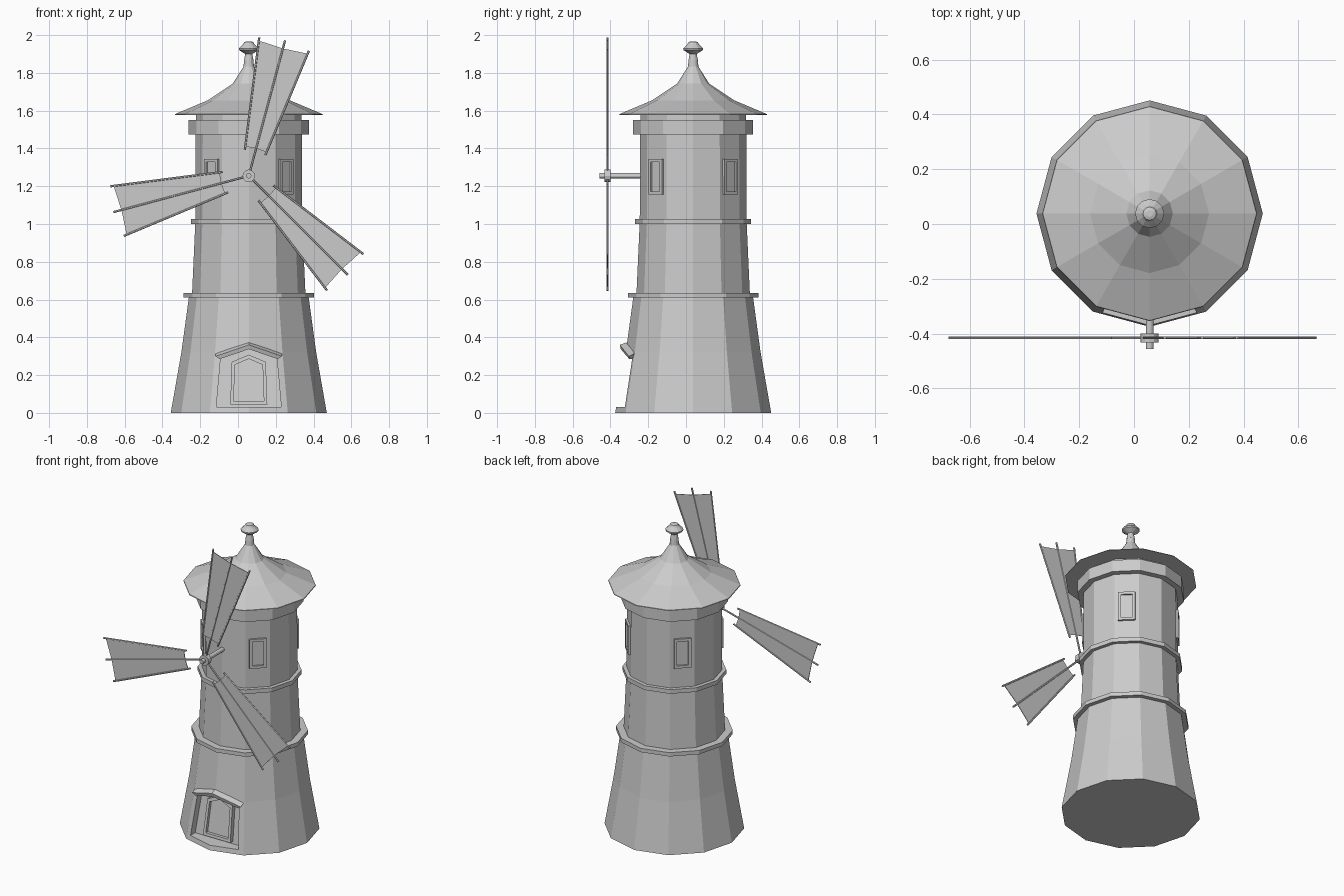
import bpy, bmesh, math
from mathutils import Vector

if "Cube" in bpy.data.objects:
    bpy.data.objects.remove(bpy.data.objects["Cube"])

CX, CY = 0.057, 0.038          # tower axis
HUB = Vector((CX, -0.415, 1.255))


def finish(name, bm):
    bmesh.ops.recalc_face_normals(bm, faces=bm.faces)
    me = bpy.data.meshes.new(name)
    bm.to_mesh(me)
    bm.free()
    ob = bpy.data.objects.new(name, me)
    bpy.context.collection.objects.link(ob)
    return ob


def loft(name, loops, caps=True, cyclic=False):
    """Skin closed loops of equal length, in order."""
    bm = bmesh.new()
    rows = [[bm.verts.new(p) for p in lp] for lp in loops]
    n = len(rows[0])
    pairs = list(zip(rows, rows[1:])) + ([(rows[-1], rows[0])] if cyclic else [])
    for a, b in pairs:
        for i in range(n):
            j = (i + 1) % n
            bm.faces.new((a[i], a[j], b[j], b[i]))
    if caps and not cyclic:
        bm.faces.new(rows[0])
        bm.faces.new(rows[-1])
    return finish(name, bm)


def lathe(name, profile, n=12):
    ang = [2 * math.pi * i / n for i in range(n)]
    return loft(name, [[(CX + r * math.cos(a), CY + r * math.sin(a), z) for a in ang]
                       for r, z in profile])


def rod(name, p, q, r, n=6):
    p, q = Vector(p), Vector(q)
    d = (q - p).normalized()
    s = d.cross(Vector((0, 1, 0)) if abs(d.y) < 0.9 else Vector((1, 0, 0))).normalized()
    t = d.cross(s)
    ring = [r * (s * math.cos(2 * math.pi * i / n) + t * math.sin(2 * math.pi * i / n))
            for i in range(n)]
    return loft(name, [[c + o for o in ring] for c in (p, q)])


def slab(name, pts, d0, d1, place):
    return loft(name, [[place(a, b, d) for a, b in pts] for d in (d0, d1)])


def frame(name, outer, inner, d0, d1, place):
    loops = [(outer, d0), (outer, d1), (inner, d1), (inner, d0)]
    return loft(name, [[place(a, b, d) for a, b in pts] for pts, d in loops], cyclic=True)


def gable(w0, w1, z0, z1, peak):
    return [(-w0, z0), (w0, z0), (w1, z1), (0, peak), (-w1, z1)]


# tower wall
wall = lathe("tower_wall", [(0.413, 0), (0.357, 0.32), (0.316, 0.62), (0.30, 0.635),
                            (0.283, 1.01), (0.281, 1.5), (0.278, 1.59)])


# doorway recess; the back leans with the wall
def door_place(a, b, d):
    return Vector((CX + a, -0.28 + 0.15 * b - d, b))


cutter = slab("doorway_cutter", gable(0.172, 0.148, 0.03, 0.30, 0.342), 0, 0.3, door_place)
cutter.hide_render = True
mod = wall.modifiers.new("doorway", 'BOOLEAN')
mod.object, mod.operation, mod.solver = cutter, 'DIFFERENCE', 'EXACT'
bpy.context.view_layer.objects.active = wall
bpy.ops.object.modifier_apply(modifier=mod.name)
bpy.data.objects.remove(cutter)

# door and its frame
outer = gable(0.098, 0.09, 0.045, 0.27, 0.308)
inner = gable(0.08, 0.073, 0.063, 0.255, 0.286)
frame("door_frame", outer, inner, -0.005, 0.028, door_place)
slab("door", inner, -0.005, 0.008, door_place)

# bent hood over the door
end = [(0.155, -0.30, 0.285), (0.175, -0.303, 0.30), (0.175, -0.27, 0.315), (0.155, -0.25, 0.29)]
mid = [(0, -0.345, 0.337), (0, -0.35, 0.36), (0, -0.317, 0.373), (0, -0.29, 0.345)]
loft("door_hood", [[(CX + s * x, y, z) for x, y, z in sec]
                   for s, sec in ((-1, end), (1, mid), (1, end))])

# bands around the tower
for name, r, z0, z1 in (("lower_band", 0.345, 0.61, 0.635),
                        ("middle_band", 0.307, 1.0, 1.027),
                        ("top_band", 0.318, 1.473, 1.55)):
    lathe(name, [(r, z0), (r, z1)])

# roof and finial
lathe("roof", [(0.392, 1.578), (0.39, 1.582), (0.217, 1.655), (0.085, 1.743),
               (0.028, 1.833), (0.024, 1.87)])
lathe("finial", [(0.025, 1.865), (0.019, 1.90), (0.052, 1.921), (0.053, 1.93),
                 (0.03, 1.952), (0.024, 1.963), (0.012, 1.967)])

# four windows on the diagonal faces
for k in range(4):
    ang = math.radians(45 + 90 * k)
    nrm = Vector((math.cos(ang), math.sin(ang), 0))
    tan = Vector((-math.sin(ang), math.cos(ang), 0))

    def win_place(a, b, d, nrm=nrm, tan=tan):
        return Vector((CX, CY, 1.25 + b)) + tan * a + nrm * (0.272 + d)

    def rect(w, h):
        return [(-w, -h), (w, -h), (w, h), (-w, h)]

    frame(f"window_frame_{k}", rect(0.051, 0.095), rect(0.034, 0.078), -0.012, 0.013, win_place)
    slab(f"window_pane_{k}", rect(0.035, 0.079), -0.012, 0.003, win_place)

# axle and hub
rod("axle", (CX, -0.457, HUB.z), (CX, -0.22, HUB.z), 0.014, 12)
rod("hub", (CX, -0.432, HUB.z), (CX, -0.40, HUB.z), 0.033, 12)

# three sails
for k, deg in enumerate((75, 195, 315)):
    c, s = math.cos(math.radians(deg)), math.sin(math.radians(deg))

    def sail_place(u, v, d, c=c, s=s):
        return HUB + Vector((u * c - v * s, d, u * s + v * c))

    rod(f"sail_{k}_main_spar", sail_place(0.02, 0, 0), sail_place(0.742, 0, 0), 0.006)
    for side in (-1, 1):
        rod(f"sail_{k}_edge_spar_{side}", sail_place(0.128, side * 0.056, 0),
            sail_place(0.722, side * 0.136, 0), 0.006)
    cloth = [(0.145, -0.058), (0.705, -0.133), (0.698, 0), (0.705, 0.133),
             (0.145, 0.058), (0.15, 0)]
    slab(f"sail_{k}_cloth", cloth, -0.002, 0.002, sail_place)
